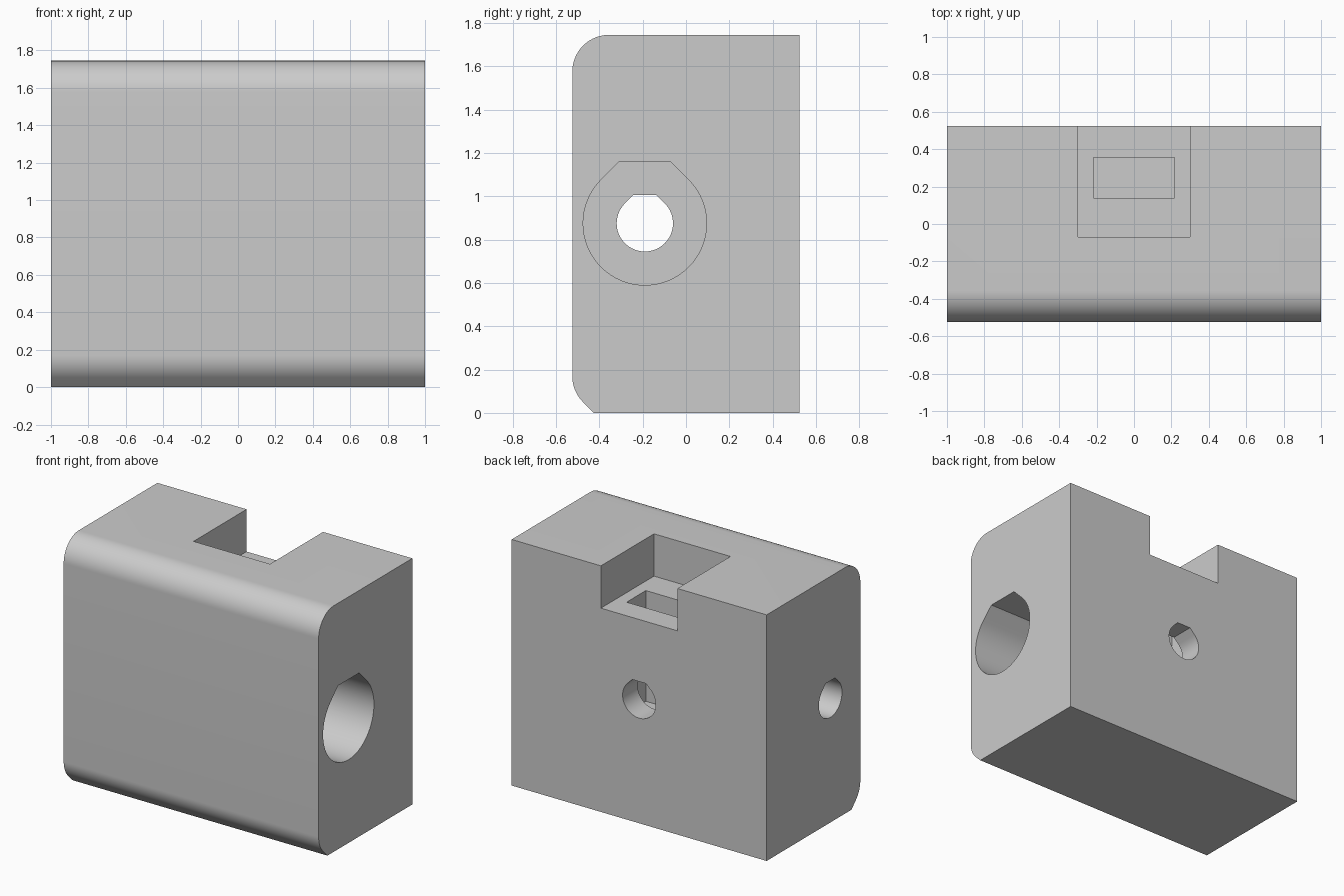
import bpy
import bmesh
from math import cos, sin, pi, radians, sqrt
from mathutils import Vector

cube = bpy.data.objects.get("Cube")
if cube:
    bpy.data.objects.remove(cube, do_unlink=True)

grey = bpy.data.materials.new("light_grey")
grey.use_nodes = True
colour = (0.6, 0.6, 0.6, 1)
grey.diffuse_color = colour
grey.node_tree.nodes["Principled BSDF"].inputs["Base Color"].default_value = colour

HALF_DEPTH, HEIGHT, RADIUS = 0.525, 1.745, 0.17
BORE_Y, AXIS_Z = -0.19, 0.875


def arc(cu, cv, r, start, end, steps):
    angles = [radians(start + (end - start) * i / steps) for i in range(steps + 1)]
    return [(cu + r * cos(a), cv + r * sin(a)) for a in angles]


def extrude(name, points, direction):
    """Extrude a closed outline of 3D points along a direction."""
    bm = bmesh.new()
    face = bm.faces.new([bm.verts.new(p) for p in points])
    result = bmesh.ops.extrude_face_region(bm, geom=[face])
    moved = [g for g in result["geom"] if isinstance(g, bmesh.types.BMVert)]
    bmesh.ops.translate(bm, verts=moved, vec=Vector(direction))
    bmesh.ops.recalc_face_normals(bm, faces=bm.faces)
    mesh = bpy.data.meshes.new(name)
    bm.to_mesh(mesh)
    bm.free()
    mesh.materials.append(grey)
    obj = bpy.data.objects.new(name, mesh)
    bpy.context.collection.objects.link(obj)
    return obj


def teardrop(cu, cv, r):
    """Round hole outline with a flat, 45 degree sided roof."""
    flat = r * (sqrt(2) - 1)
    return arc(cu, cv, r, 135, 405, 48) + [(cu + flat, cv + r), (cu - flat, cv + r)]


def hole_x(name, r, x0, x1):
    outline = teardrop(BORE_Y, AXIS_Z, r)
    return extrude(name, [(x0, u, v) for u, v in outline], (x1 - x0, 0, 0))


def hole_y(name, r, y0, y1):
    outline = teardrop(0, AXIS_Z, r)
    return extrude(name, [(u, y0, v) for u, v in outline], (0, y1 - y0, 0))


def pocket(name, half_x, y0, y1, z0, z1):
    corners = [(-half_x, y0), (half_x, y0), (half_x, y1), (-half_x, y1)]
    return extrude(name, [(x, y, z0) for x, y in corners], (0, 0, z1 - z0))


# Block body: rounded top front edge, rounded and chamfered bottom front edge
inner_y = -HALF_DEPTH + RADIUS
outline = [(HALF_DEPTH, 0), (HALF_DEPTH, HEIGHT)]
outline += arc(inner_y, HEIGHT - RADIUS, RADIUS, 90, 180, 20)
outline += arc(inner_y, RADIUS, RADIUS, 180, 225, 10)
outline += [(inner_y - RADIUS * (sqrt(2) - 1), 0)]
body = extrude("block_body", [(-1, y, z) for y, z in outline], (2, 0, 0))

# Holes and pockets
cutters = [
    hole_x("small_side_hole", 0.13, -1.2, 0),
    hole_x("large_side_bore", 0.285, -0.4, 1.2),
    hole_y("back_screw_hole", 0.13, BORE_Y, 0.7),
    pocket("top_back_notch", 0.3, -0.07, 0.7, 1.445, 2),
    pocket("nut_slot", 0.217, 0.14, 0.355, 0.66, 1.6),
]
bpy.context.view_layer.objects.active = body
for cutter in cutters:
    cut = body.modifiers.new(cutter.name, "BOOLEAN")
    cut.operation = "DIFFERENCE"
    cut.solver = "EXACT"
    cut.object = cutter
    bpy.ops.object.modifier_apply(modifier=cut.name)
    bpy.data.objects.remove(cutter, do_unlink=True)

# Smooth curved walls, keep hard corners
bpy.ops.object.select_all(action="DESELECT")
body.select_set(True)
bpy.ops.object.shade_smooth_by_angle(angle=radians(25))
